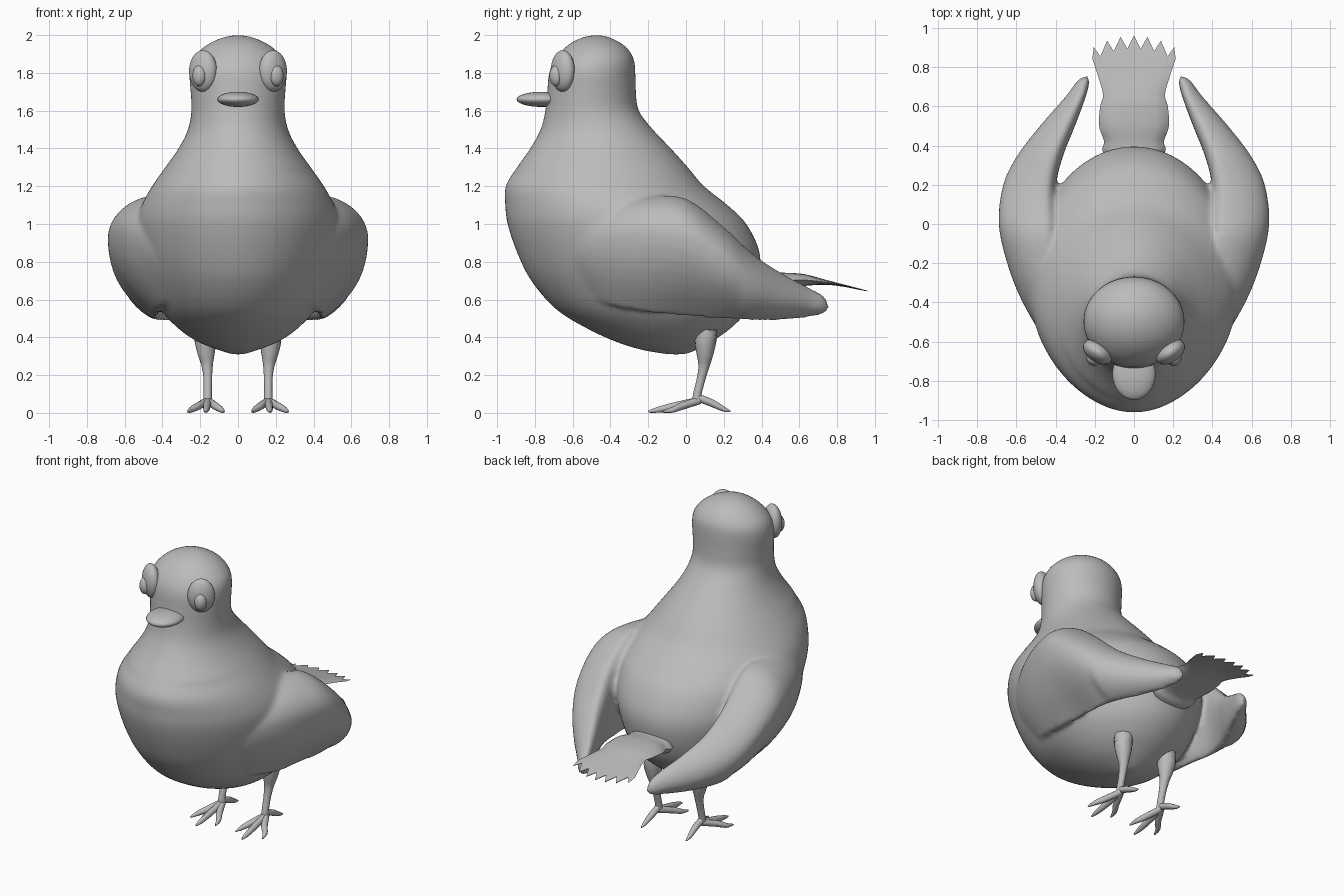
import bpy, math
from mathutils import Vector, Matrix

if "Cube" in bpy.data.objects:
    bpy.data.objects.remove(bpy.data.objects["Cube"])

grey = bpy.data.materials.new("plain grey")
grey.diffuse_color = (0.5, 0.5, 0.5, 1)
grey.use_nodes = True
grey.node_tree.nodes["Principled BSDF"].inputs["Base Color"].default_value = grey.diffuse_color


def make(name, rings, angle=60):
    """Skin a list of equal-length closed rings and cap both ends."""
    n = len(rings[0])
    verts = [p for r in rings for p in r]
    faces = [(i * n + k, i * n + (k + 1) % n, (i + 1) * n + (k + 1) % n, (i + 1) * n + k)
             for i in range(len(rings) - 1) for k in range(n)]
    faces += [tuple(range(n))[::-1], tuple(range(len(verts) - n, len(verts)))]
    me = bpy.data.meshes.new(name)
    me.from_pydata(verts, [], faces)
    me.materials.append(grey)
    ob = bpy.data.objects.new(name, me)
    bpy.context.collection.objects.link(ob)
    finish(ob, angle)
    return ob


def finish(ob, angle=60):
    bpy.ops.object.select_all(action='DESELECT')
    ob.select_set(True)
    bpy.context.view_layer.objects.active = ob
    bpy.ops.object.mode_set(mode='EDIT')
    bpy.ops.mesh.select_all(action='SELECT')
    bpy.ops.mesh.normals_make_consistent(inside=False)
    bpy.ops.object.mode_set(mode='OBJECT')
    bpy.ops.object.shade_smooth_by_angle(angle=math.radians(angle))


def spline(rows, steps=4):
    """Catmull-Rom interpolation of section rows."""
    out = []
    for i in range(len(rows) - 1):
        a, b, c, d = rows[max(i - 1, 0)], rows[i], rows[i + 1], rows[min(i + 2, len(rows) - 1)]
        for s in range(steps):
            t = s / steps
            out.append([0.5 * (2 * q + (r - p) * t + (2 * p - 5 * q + 4 * r - w) * t * t
                               + (3 * q - p - 3 * r + w) * t ** 3)
                        for p, q, r, w in zip(a, b, c, d)])
    return out + [list(rows[-1])]


def circle(n):
    return [(math.cos(2 * math.pi * k / n), math.sin(2 * math.pi * k / n)) for k in range(n)]


def tube(name, pts, n=12):
    """Tapered round limb through (x, y, z, radius) points."""
    pts = spline(pts, 3)
    rings = []
    for i, p in enumerate(pts):
        d = Vector(pts[min(i + 1, len(pts) - 1)][:3]) - Vector(pts[max(i - 1, 0)][:3])
        q = d.to_track_quat('Z', 'Y')
        rings.append([Vector(p[:3]) + q @ Vector((c * p[3], s * p[3], 0)) for c, s in circle(n)])
    return make(name, rings)


def ellipsoid(name, loc, radii, turn=0):
    bpy.ops.mesh.primitive_uv_sphere_add(segments=32, ring_count=16)
    ob = bpy.context.object
    ob.name = name
    ob.data.transform(Matrix.Translation(loc) @ Matrix.Rotation(turn, 4, 'Z')
                      @ Matrix.Diagonal((*radii, 1)))
    ob.data.materials.append(grey)
    finish(ob)


# Body and head: height, front y, back y, half width
body_rows = [
    (.31, -.10, 0, .03), (.335, -.24, .06, .11), (.38, -.38, .14, .22), (.45, -.53, .24, .32),
    (.55, -.69, .33, .41), (.7, -.82, .385, .48), (.85, -.895, .39, .525), (1.0, -.945, .32, .535),
    (1.1, -.957, .22, .51), (1.2, -.955, .095, .455), (1.3, -.895, .01, .385),
    (1.4, -.825, -.08, .315), (1.5, -.77, -.175, .265), (1.6, -.745, -.25, .247),
    (1.7, -.735, -.265, .251), (1.8, -.725, -.268, .258), (1.87, -.695, -.275, .243),
    (1.93, -.645, -.31, .19), (1.97, -.59, -.365, .125), (1.993, -.53, -.42, .06), (2.0, -.48, -.46, .01)]
body = make("body", [
    [(w * c * (1 - (.07 * s * s if s < 0 and z < 1.3 else 0)), (f + b) / 2 + (b - f) / 2 * s, z)
     for c, s in circle(64)] for z, f, b, w in spline(body_rows)])

# Wings: y, then x of inner face, edge and outer face, then z of bottom, middle and top
wing_rows = [
    (-.72, .10, .18, .27, .74, .90, 1.02), (-.6, .20, .30, .44, .66, .92, 1.07),
    (-.4, .30, .40, .568, .57, .94, 1.11), (-.2, .35, .44, .647, .53, .95, 1.145),
    (0, .38, .44, .69, .51, .93, 1.135), (.2, .395, .45, .668, .495, .81, .985),
    (.35, .36, .42, .595, .49, .70, .845), (.5, .30, .35, .48, .49, .62, .745),
    (.65, .245, .27, .35, .505, .58, .665), (.73, .225, .25, .29, .525, .56, .62),
    (.757, .23, .24, .25, .55, .56, .57)]


def wing_point(row, side, c, s):
    """Outer face curves above the ridge and runs almost straight inwards below it."""
    y, xi, xm, xo, zb, zm, zt = row
    power = 1.15 if s > 0 else (2.1 if y < .3 else 1.5)
    x = xm + ((xo - xm) * c ** power if c > 0 else (xm - xi) * c)
    return side * x, y, zm + s * ((zt - zm) if s > 0 else (zm - zb))


parts = [body]
for side in (-1, 1):
    parts.append(make("wing", [[wing_point(row, side, c, s) for c, s in circle(40)]
                               for row in spline(wing_rows)]))

# Fan tail with a toothed end: y, half width, bottom z, top z
tail_rows = [(.28, .10, .60, .74), (.37, .16, .61, .735), (.42, .152, .64, .735), (.5, .178, .655, .742),
             (.6, .172, .668, .738), (.66, .158, .675, .727), (.75, .182, .678, .702), (.84, .212, .667, .679)]
tail_rings = []
for y, w, zb, zt in spline(tail_rows):
    ring = []
    for k in range(24):
        u = 1 - k / 6 if k <= 12 else (k - 18) / 6
        bulge = math.sqrt(max(0, 1 - u * u)) * (1 if k <= 12 else -1)
        ring.append((w * u, y, (zb + zt) / 2 + (zt - zb) / 2 * bulge))
    tail_rings.append(ring)
tips = []
for k, (x, y, z) in enumerate(tail_rings[-1]):
    reach = (.96 if k % 2 == 0 else .895) - 1.3 * x * x
    tips.append((x * .97, reach, .673 - (reach - .84) * .23 + (.002 if k < 12 else -.002)))
tail = make("tail", tail_rings + [tips], 40)

# Blend the wings into the body
bpy.ops.object.select_all(action='DESELECT')
for p in parts:
    p.select_set(True)
bpy.context.view_layer.objects.active = body
bpy.ops.object.join()
body.name = "body_with_wings"
remesh = body.modifiers.new("blend", 'REMESH')
remesh.mode = 'VOXEL'
remesh.voxel_size = .014
remesh.use_smooth_shade = True
smooth = body.modifiers.new("soften", 'SMOOTH')
smooth.factor = .5
smooth.iterations = 10

# Beak
ellipsoid("beak", (0, -.765, 1.66), (.11, .132, .04))

for side in (-1, 1):
    # Eyes and pupils
    ellipsoid("eye", (side * .185, -.652, 1.81), (.083, .052, .11), side * math.radians(35))
    ellipsoid("pupil", (side * .205, -.688, 1.785), (.038, .034, .055), side * math.radians(35))
    # Legs with three front toes and one back toe
    x = side * .16
    tube("leg", [(side * .172, .105, .44, .058), (side * .172, .103, .38, .058), (side * .168, .1, .31, .045),
                 (side * .163, .095, .25, .03), (x, .08, .18, .023), (x, .06, .10, .022), (x, .055, .055, .024)], 16)
    for dx, ty in ((-.085, -.13), (.01, -.2), (.105, -.12)):
        tube("front_toe", [(x, .07, .065, .02), (x + side * dx * .5, (ty + .07) / 2, .035, .02),
                           (x + side * dx * .85, ty + .05, .016, .015), (x + side * dx, ty, .006, .005)])
    tube("back_toe", [(x, .05, .085, .02), (x, .13, .055, .02),
                      (x + side * .005, .2, .02, .013), (x + side * .005, .235, .008, .004)])
